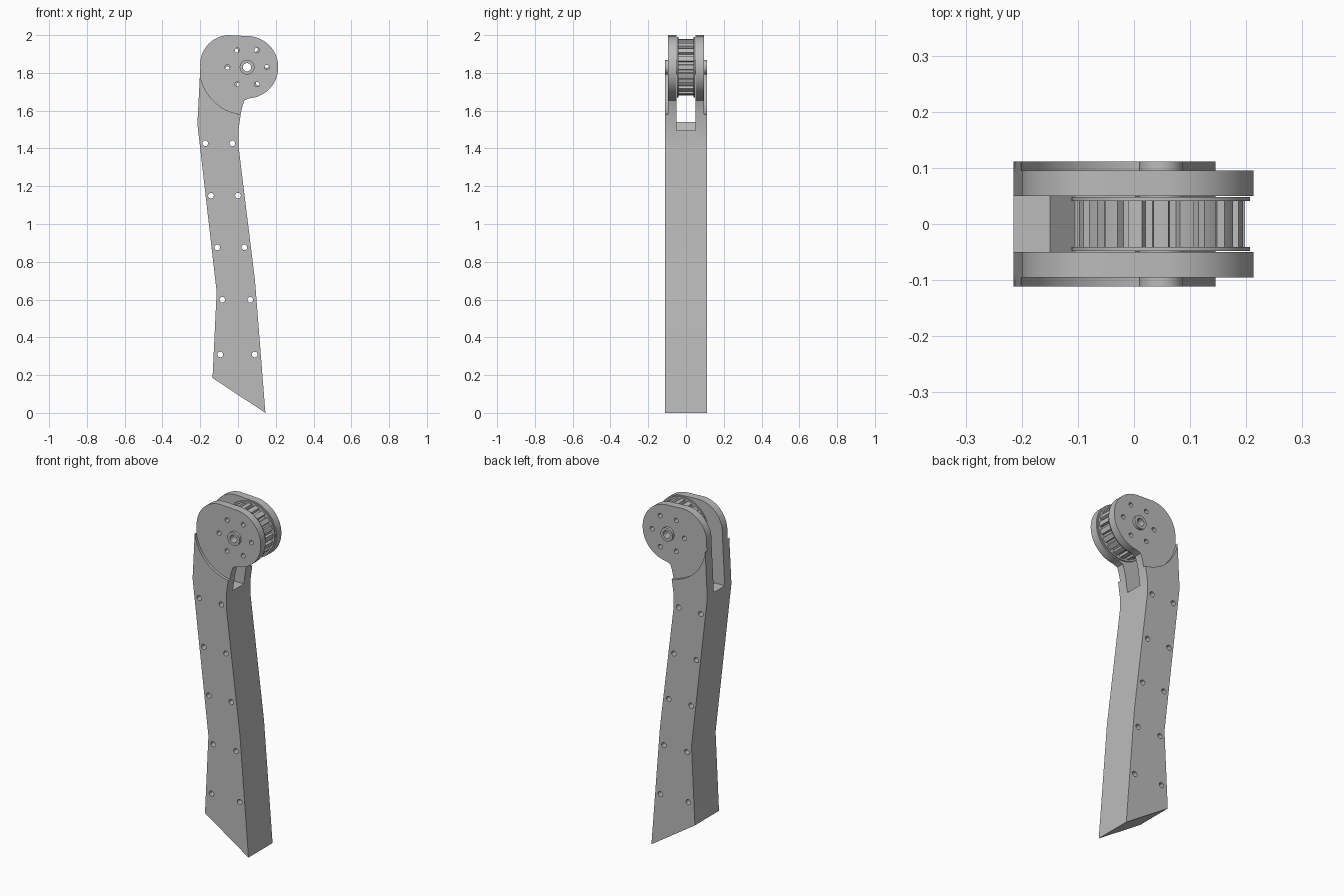
import bpy, bmesh
from math import cos, sin, radians, pi

if "Cube" in bpy.data.objects:
    bpy.data.objects.remove(bpy.data.objects["Cube"], do_unlink=True)

grey = bpy.data.materials.new("plain_grey")
grey.use_nodes = True
colour = (0.5, 0.5, 0.5, 1)
grey.diffuse_color = colour
grey.node_tree.nodes["Principled BSDF"].inputs["Base Color"].default_value = colour

AXLE = (0.048, 1.83)
HALF = 0.111


def arc(centre, r, start, end, n):
    """Points on an arc in the x-z plane, angles in degrees."""
    steps = [radians(start + (end - start) * i / n) for i in range(n + 1)]
    return [(centre[0] + r * cos(a), centre[1] + r * sin(a)) for a in steps]


def disc(centre, r, n=48):
    return arc(centre, r, 0, 360, n)[:-1]


def prism(name, outlines, y0, y1):
    """Extrude one or more closed x-z outlines from y0 to y1."""
    bm = bmesh.new()
    for pts in outlines:
        face = bm.faces.new([bm.verts.new((x, y0, z)) for x, z in pts])
        ext = bmesh.ops.extrude_face_region(bm, geom=[face])
        verts = [g for g in ext["geom"] if isinstance(g, bmesh.types.BMVert)]
        bmesh.ops.translate(bm, verts=verts, vec=(0, y1 - y0, 0))
    bmesh.ops.recalc_face_normals(bm, faces=bm.faces)
    mesh = bpy.data.meshes.new(name)
    bm.to_mesh(mesh)
    bm.free()
    mesh.materials.append(grey)
    obj = bpy.data.objects.new(name, mesh)
    bpy.context.collection.objects.link(obj)
    return obj


def activate(obj):
    bpy.ops.object.select_all(action="DESELECT")
    obj.select_set(True)
    bpy.context.view_layer.objects.active = obj


def cut(obj, outlines, y0, y1):
    """Subtract prisms from an object."""
    cutter = prism("cutter", outlines, y0, y1)
    cutter.hide_render = True
    mod = obj.modifiers.new("cut", "BOOLEAN")
    mod.operation, mod.solver, mod.object = "DIFFERENCE", "EXACT", cutter
    activate(obj)
    bpy.ops.object.modifier_apply(modifier="cut")
    bpy.data.objects.remove(cutter, do_unlink=True)


def smooth(obj):
    activate(obj)
    bpy.ops.object.shade_smooth_by_angle(angle=radians(25))


# Leg with rounded head
outline = [(0.145, 0), (0.09, 0.70), (0.003, 1.41), (0.003, 1.50),
           (0.015, 1.585), (0.024, 1.625), (0.034, 1.655)]
outline += arc(AXLE, 0.165, -85, 85, 40)
outline += arc((-0.045, 1.845), 0.155, 92, 185, 24)
outline += [(-0.215, 1.53), (-0.113, 0.64), (-0.135, 0.185)]
leg = prism("leg", [outline], -HALF, HALF)

# Recessed faces around the joint on both sides
for side in (-1, 1):
    cut(leg, [disc(AXLE, 0.252, 96)], side * 0.095, side * 0.2)

# Fork slot with a stepped floor
slot = [(-0.4, 1.54), (-0.15, 1.54), (-0.105, 1.495), (0.4, 1.495),
        (0.4, 2.2), (-0.4, 2.2)]
cut(leg, [slot], -0.05, 0.05)

# Pairs of mounting holes down the leg, axle bore and bolt circle
rows = [(-0.173, -0.03, 1.427), (-0.143, 0.0, 1.15), (-0.11, 0.034, 0.876),
        (-0.083, 0.065, 0.599), (-0.093, 0.088, 0.309)]
holes = [disc((x, z), 0.015, 20) for a, b, z in rows for x in (a, b)]
holes += [disc(p, 0.013, 20) for p in arc(AXLE, 0.104, 0, 300, 5)]
holes.append(disc(AXLE, 0.022, 32))
cut(leg, holes, -0.3, 0.3)
smooth(leg)

# Toothed pulley
TEETH = 20
gear = []
for i in range(TEETH):
    a = 360 * i / TEETH
    gear += arc(AXLE, 0.150, a - 5, a + 5, 3)
    gear += arc(AXLE, 0.136, a + 6.5, a + 11.5, 2)
pulley = prism("pulley", [gear], -0.042, 0.042)
bores = [disc(p, 0.013, 20) for p in arc(AXLE, 0.104, 5, 305, 5)]
bores.append(disc(AXLE, 0.022, 32))
cut(pulley, bores, -0.3, 0.3)
smooth(pulley)

for side, label in ((-1, "front"), (1, "back")):
    # Pulley flange
    flange = prism(label + "_flange", [disc(AXLE, 0.159, 64)], side * 0.041, side * 0.048)
    cut(flange, bores, -0.3, 0.3)
    smooth(flange)
    # Axle bushing
    bushing = prism(label + "_bushing", [disc(AXLE, 0.039)], side * 0.047, side * HALF)
    cut(bushing, [disc(AXLE, 0.022, 32)], -0.3, 0.3)
    smooth(bushing)
